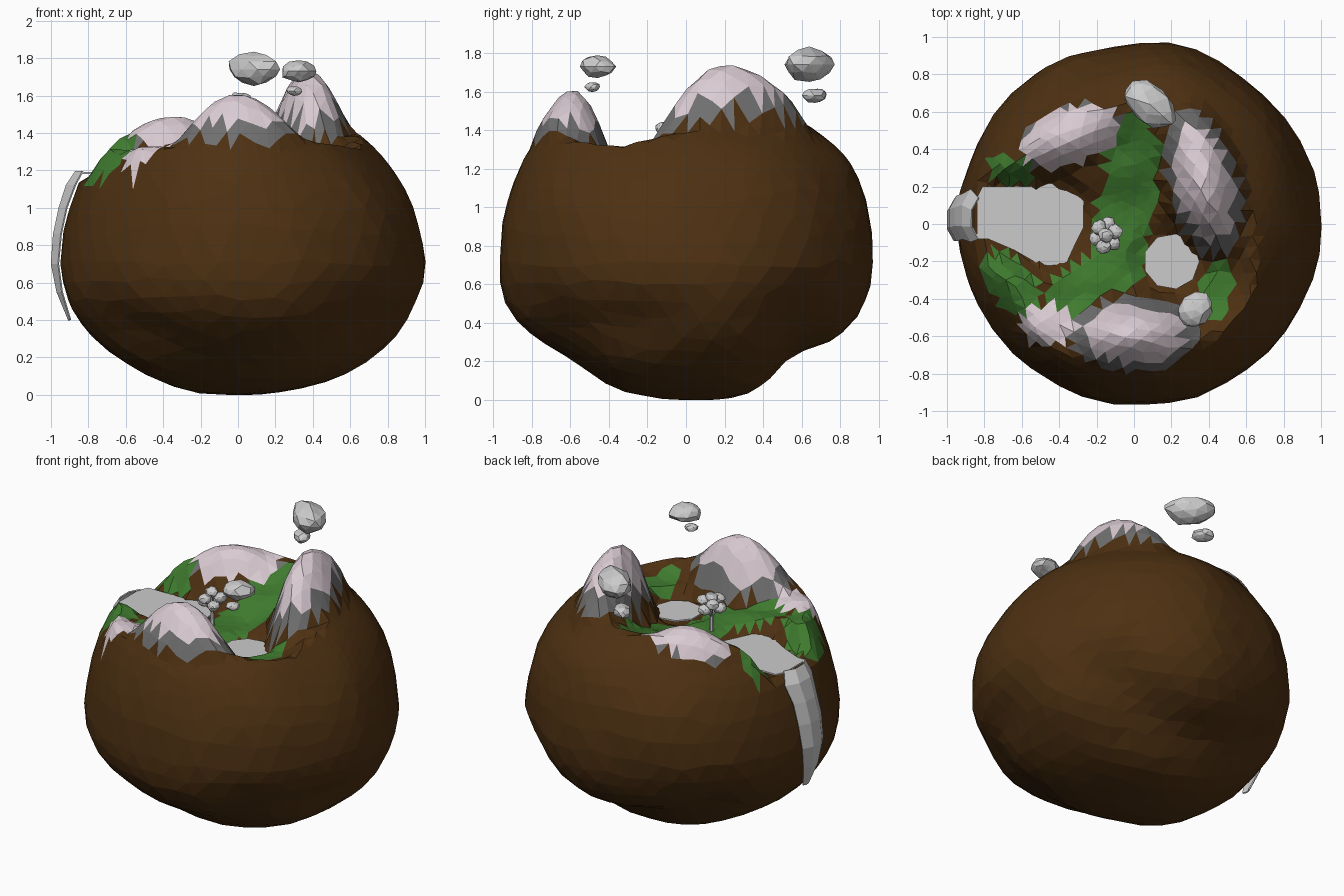
import bpy, bmesh, math, random
from mathutils import Vector, Matrix, noise

if "Cube" in bpy.data.objects:
    bpy.data.objects.remove(bpy.data.objects["Cube"])

random.seed(4)

def mat(name, rgb):
    m = bpy.data.materials.new(name)
    m.diffuse_color = (*rgb, 1)
    m.use_nodes = True
    m.node_tree.nodes["Principled BSDF"].inputs["Base Color"].default_value = m.diffuse_color
    return m

EARTH = mat("earth", (0.075, 0.03, 0.006))
GRASS = mat("grass", (0.05, 0.2, 0.028))
ROCK = mat("rock", (0.16, 0.16, 0.16))
SNOW = mat("snow", (0.7, 0.6, 0.65))

def add(name, bm):
    me = bpy.data.meshes.new(name)
    bm.to_mesh(me)
    bm.free()
    ob = bpy.data.objects.new(name, me)
    bpy.context.collection.objects.link(ob)
    return ob

# --- terrain description -------------------------------------------------
CX, R, ZC = 0.03, 0.97, 0.70
# mountains: x, y, half length, half width, angle, peak, snow limit, rock limit
MOUNTAINS = [
    (0.0, -0.59, 0.38, 0.22, 0, 1.61, 0.7, 0.9),
    (0.37, 0.22, 0.46, 0.22, -77, 1.74, 0.68, 0.86),
    (-0.34, 0.47, 0.30, 0.17, 20, 1.49, 0.9, 0.93),
    (-0.46, -0.54, 0.16, 0.12, 0, 1.33, 0.95, 0.95),
]
# grass strips: start, end, half width
GRASS_STRIPS = [
    ((0.02, 0.54), (0.0, 0.38), 0.08), ((0.0, 0.38), (-0.03, 0.1), 0.15),
    ((-0.05, 0.1), (-0.1, -0.2), 0.15), ((-0.1, -0.2), (-0.36, -0.38), 0.11),
    ((-0.71, -0.26), (-0.62, -0.36), 0.12), ((-0.71, 0.3), (-0.6, 0.28), 0.07),
    ((0.45, -0.28), (0.43, -0.42), 0.08),
]

def seg_dist(x, y, a, b):
    p, a, b = Vector((x, y)), Vector(a), Vector(b)
    t = max(0, min(1, (p - a).dot(b - a) / (b - a).length_squared))
    return (p - a - (b - a) * t).length

def ell(x, y, m):
    c, s = math.cos(math.radians(m[4])), math.sin(math.radians(m[4]))
    dx, dy = x - m[0], y - m[1]
    return math.hypot((dx * c + dy * s) / m[2], (dy * c - dx * s) / m[3])

def bump(x, y, cx, cy, w):
    return math.exp(-((x - cx) ** 2 + (y - cy) ** 2) / w ** 2)

def height(x, y, dome):
    steep = 0.31 + 0.09 * max(-1, min(1, x * 2))
    floor = 1.2 + steep * (x * x + y * y) + (0.18 if y > 0 else 0.02) * y
    floor += 0.03 * noise.noise(Vector((x * 5, y * 5, 2)))
    floor += 0.08 * bump(x, y, 0.45, 0.22, 0.28) - 0.1 * bump(x, y, 0.55, -0.42, 0.2)
    h = min(dome, floor)
    # basins under the lake and the pond
    for d, r in ((seg_dist(x, y, (-0.95, 0.03), (-0.46, 0.0)), 0.2),
                 (math.hypot(x - 0.2, y + 0.2), 0.15)):
        t = max(0, min(1, (d - r) / 0.09))
        b = min(h, 1.165)
        h = b + (h - b) * t
    for m in MOUNTAINS:
        d = ell(x, y, m)
        if d < 1:
            h += max(0, m[5] - h) * (1 - d * d) ** 1.3
    return h

# --- planetoid: sculpted ball, finer on top than below ---------------------
bm = bmesh.new()
bmesh.ops.create_icosphere(bm, subdivisions=4, radius=1)
top = [e for e in bm.edges if min(v.co.z for v in e.verts) > 0.42]
bmesh.ops.subdivide_edges(bm, edges=top, cuts=1, use_grid_fill=True)
bmesh.ops.triangulate(bm, faces=bm.faces[:])
for v in bm.verts:
    d = v.co.normalized()
    s = 0.012 if d.z > 0.4 else 0.025
    d = (d + Vector([random.uniform(-s, s) for _ in range(3)])).normalized()
    k = 1 + 0.03 * noise.noise(d * 2.3 + Vector((7, 1, 3)))
    x, y = CX + d.x * R * k, d.y * R * k
    if d.z < 0:
        # shallow hollows low on the front and the back, and one on the right
        dent = (0.09 if d.y > 0 else 0.06) * min(1, -d.z * 2)
        dent *= math.exp(-((abs(d.y) - 0.64) / 0.2) ** 2)
        dent += 0.06 * math.exp(-(d - Vector((0.85, -0.3, -0.45))).length_squared / 0.06)
        x, y = x - d.x * dent, y - d.y * dent
        z = ZC + d.z * 0.71 * k - d.z * dent
    else:
        up = d.z ** (1 - 0.22 * d.y ** 2)
        z = height(x, y, ZC + up * R * k - (0.12 if x > 0 else 0.08) * x * d.z)
    v.co = (x, y, max(z, 0))
planet = add("planetoid", bm)
for m in (EARTH, GRASS, ROCK, SNOW):
    planet.data.materials.append(m)
for p in planet.data.polygons:
    x, y, z = p.center
    if z < 1.15:
        continue
    if any(seg_dist(x, y, a, b) < w for a, b, w in GRASS_STRIPS):
        p.material_index = 1
    for m in MOUNTAINS:
        d = ell(x, y, m)
        if d < m[7]:
            p.material_index = 3 if d < m[6] else 2

# --- water ----------------------------------------------------------------
def sheet(name, outline, z):
    bm = bmesh.new()
    f = bm.faces.new([bm.verts.new((x, y, z)) for x, y in outline])
    top = bmesh.ops.extrude_face_region(bm, geom=[f])
    for v in top["geom"]:
        if isinstance(v, bmesh.types.BMVert):
            v.co.z -= 0.01
    bmesh.ops.recalc_face_normals(bm, faces=bm.faces[:])
    return add(name, bm)

sheet("lake", [(-0.84, 0.14), (-0.81, 0.2), (-0.5, 0.2), (-0.4, 0.24), (-0.31, 0.22),
               (-0.27, 0.12), (-0.27, -0.02), (-0.32, -0.12), (-0.38, -0.25),
               (-0.5, -0.22), (-0.64, -0.14), (-0.78, -0.08), (-0.84, -0.08)], 1.19)
sheet("pond", [(0.2 + 0.15 * math.cos(i * math.tau / 9),
                -0.2 + 0.15 * math.sin(i * math.tau / 9)) for i in range(9)], 1.2)

# waterfall: arched strip, tapering downwards (x, z, centre y, half width)
bm = bmesh.new()
rows = []
for x, z, y, w in [(-0.83, 1.195, 0.03, 0.11), (-0.87, 1.12, 0.045, 0.14),
                   (-0.915, 1.0, 0.04, 0.12), (-0.945, 0.86, 0.03, 0.12),
                   (-0.96, 0.7, 0.02, 0.11), (-0.94, 0.55, 0.01, 0.08),
                   (-0.895, 0.4, 0.0, 0.03)]:
    rows.append([bm.verts.new((x - 0.4 * w * (1 - t * t), y + t * w, z))
                 for t in (-1, -0.4, 0.4, 1)])
for a, b in zip(rows, rows[1:]):
    for i in range(3):
        bm.faces.new((a[i], a[i + 1], b[i + 1], b[i]))
bmesh.ops.recalc_face_normals(bm, faces=bm.faces[:])
fall = add("waterfall", bm)
sol = fall.modifiers.new("thickness", 'SOLIDIFY')
sol.thickness = 0.008
sol.offset = 0

# --- clouds and tree ------------------------------------------------------
def blob(bm, loc, size, angle=0, sub=2, jitter=0.14):
    vs = bmesh.ops.create_icosphere(bm, subdivisions=sub, radius=1)["verts"]
    mx = (Matrix.Translation(loc) @ Matrix.Rotation(math.radians(angle), 4, 'Z')
          @ Matrix.Diagonal((*size, 1)))
    for v in vs:
        v.co = mx @ (v.co * random.uniform(1 - jitter, 1 + jitter * 0.4))

for name, loc, size, angle in [
        ("large_cloud_back", (0.085, 0.64, 1.74), (0.17, 0.105, 0.09), -42),
        ("small_cloud_back", (0.01, 0.67, 1.58), (0.075, 0.055, 0.04), -50),
        ("large_cloud_front", (0.325, -0.46, 1.73), (0.11, 0.085, 0.06), 40),
        ("small_cloud_front", (0.3, -0.485, 1.625), (0.045, 0.04, 0.026), 40)]:
    bm = bmesh.new()
    blob(bm, loc, size, angle)
    add(name, bm)

def limb(bm, a, b, r1, r2):
    a, b = Vector(a), Vector(b)
    mx = (Matrix.Translation((a + b) / 2)
          @ (b - a).to_track_quat('Z', 'Y').to_matrix().to_4x4())
    bmesh.ops.create_cone(bm, cap_ends=True, segments=6, radius1=r1, radius2=r2,
                          depth=(b - a).length, matrix=mx)

TREE = Vector((-0.15, -0.06, 1.4))
fork = TREE - Vector((0, 0, 0.09))
bm, leaves = bmesh.new(), bmesh.new()
limb(bm, TREE - Vector((0, 0, 0.21)), fork, 0.016, 0.011)
blob(leaves, TREE + Vector((0, 0, 0.035)), (0.042, 0.042, 0.036), 0, 2)
for i in range(6):
    a = i * math.tau / 6 + 0.3
    tip = TREE + Vector((0.052 * math.cos(a), 0.062 * math.sin(a), 0.02 * (-1) ** i - 0.01))
    limb(bm, fork, tip, 0.007, 0.004)
    blob(leaves, tip, (0.042, 0.042, 0.034), 30 * i, 2)
add("tree_trunk", bm)
add("tree_leaves", leaves)
